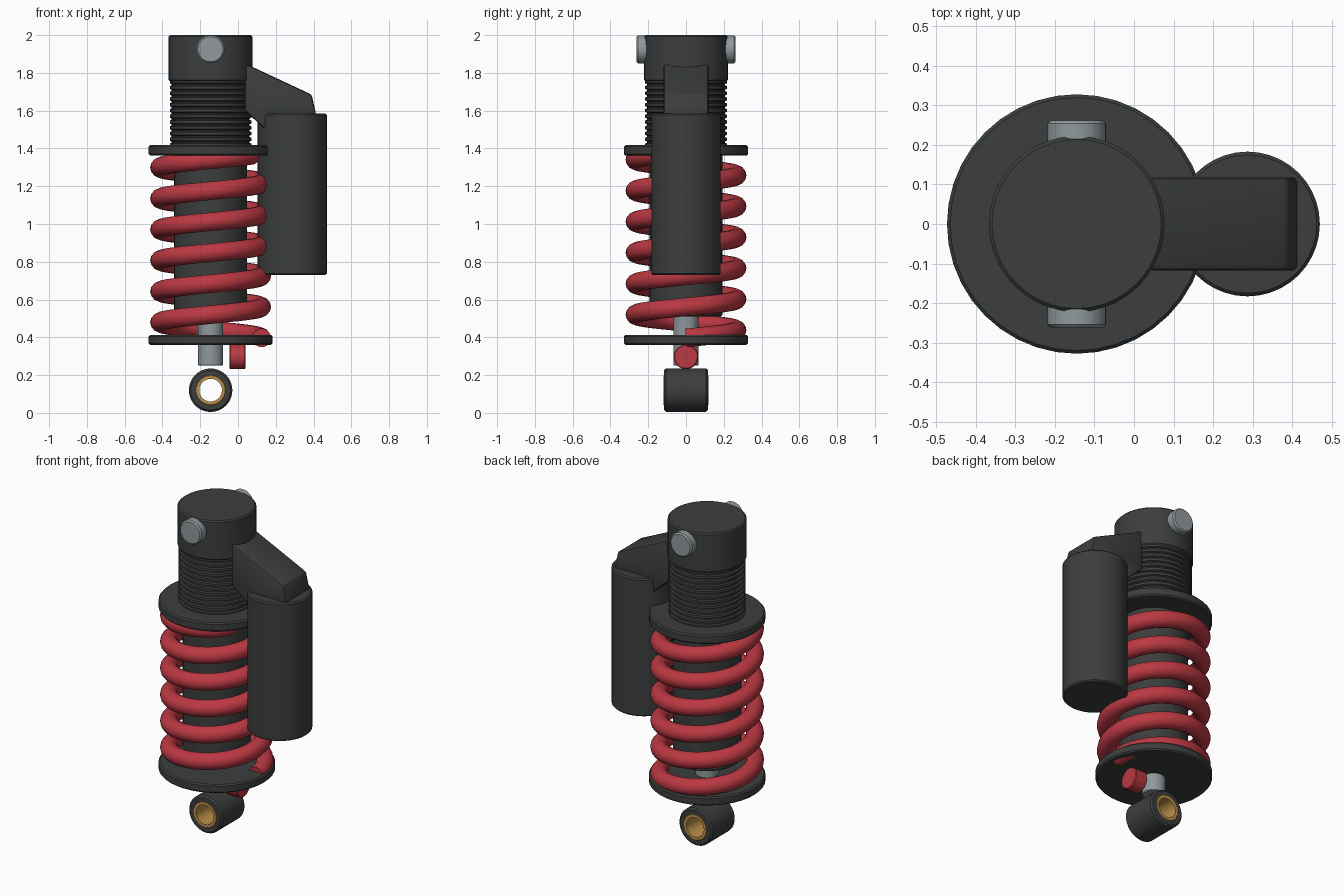
import bpy, bmesh, math
from mathutils import Matrix, Vector

if "Cube" in bpy.data.objects:
    bpy.data.objects.remove(bpy.data.objects["Cube"])

CX = -0.145      # axis of the damper
SEG = 40


def mat(name, col):
    m = bpy.data.materials.new(name)
    m.diffuse_color = (*col, 1)
    m.use_nodes = True
    m.node_tree.nodes["Principled BSDF"].inputs["Base Color"].default_value = m.diffuse_color
    return m


DARK = mat("dark_metal", (0.045, 0.048, 0.048))
RED = mat("red_paint", (0.5, 0.04, 0.055))
STEEL = mat("steel", (0.28, 0.32, 0.34))
BRONZE = mat("bronze", (0.5, 0.28, 0.07))


def finish(name, bm, material, angle=35):
    bmesh.ops.recalc_face_normals(bm, faces=bm.faces)
    me = bpy.data.meshes.new(name)
    bm.to_mesh(me)
    bm.free()
    ob = bpy.data.objects.new(name, me)
    bpy.context.collection.objects.link(ob)
    me.materials.append(material)
    bpy.ops.object.select_all(action='DESELECT')
    ob.select_set(True)
    bpy.context.view_layer.objects.active = ob
    bpy.ops.object.shade_smooth_by_angle(angle=math.radians(angle))
    return ob


def lathe(name, profile, material, loc=(CX, 0, 0), axis='Z', closed=False, seg=SEG):
    """Revolve (radius, height) points; ends are capped, or the profile is looped."""
    bm = bmesh.new()
    rings = [[bm.verts.new((r * math.cos(2 * math.pi * i / seg),
                            r * math.sin(2 * math.pi * i / seg), h))
              for i in range(seg)] for r, h in profile]
    pairs = list(zip(rings, rings[1:]))
    if closed:
        pairs.append((rings[-1], rings[0]))
    else:
        bm.faces.new(rings[0])
        bm.faces.new(rings[-1])
    for a, b in pairs:
        for i in range(seg):
            j = (i + 1) % seg
            bm.faces.new((a[i], a[j], b[j], b[i]))
    rot = {'Z': Matrix(), 'X': Matrix.Rotation(math.pi / 2, 4, 'Y'),
           'Y': Matrix.Rotation(math.pi / 2, 4, 'X')}[axis]
    bm.transform(Matrix.Translation(loc) @ rot)
    return finish(name, bm, material)


def cyl(name, r, h0, h1, material, bevel=0.008, **kw):
    b = bevel
    return lathe(name, [(r - b, h0), (r, h0 + b), (r, h1 - b), (r - b, h1)], material, **kw)


def tube(name, ro, ri, half, material, bevel, **kw):
    b = bevel
    pts = [(ri, -half), (ro - b, -half), (ro, b - half), (ro, half - b), (ro - b, half), (ri, half)]
    return lathe(name, pts, material, closed=True, **kw)


# Body, top cap and spring plates
cyl("top_cap", 0.222, 1.755, 2.0, DARK)
cyl("damper_body", 0.193, 0.51, 1.42, DARK)
cyl("upper_spring_collar", 0.328, 1.362, 1.417, DARK)
cyl("lower_spring_plate", 0.328, 0.36, 0.413, DARK)

# Threaded sleeve with ridges
threads, n, z0, z1 = [], 12, 1.40, 1.765
p = (z1 - z0) / n
for i in range(n):
    z = z0 + i * p
    threads += [(0.206, z), (0.206, z + 0.2 * p), (0.216, z + 0.35 * p), (0.216, z + 0.85 * p)]
lathe("threaded_sleeve", threads + [(0.206, z1)], DARK)

# Top mounting pin, rod and lower eye
cyl("top_mount_pin", 0.074, -0.262, 0.262, STEEL, loc=(CX, 0, 1.925), axis='Y')
cyl("damper_rod", 0.066, 0.25, 0.53, STEEL, bevel=0.004)
tube("lower_eye", 0.115, 0.078, 0.116, DARK, 0.01, loc=(CX, 0, 0.12), axis='Y')
tube("eye_bushing", 0.08, 0.06, 0.118, BRONZE, 0.003, loc=(CX, 0, 0.12), axis='Y')

# Rebound adjuster knob
cyl("adjuster_knob", 0.065, -0.045, 0.04, RED, loc=(0, 0, 0.297), axis='X', bevel=0.005)

# Side reservoir
cyl("reservoir", 0.183, 0.73, 1.585, DARK, loc=(0.287, 0, 0))

# Bracket joining the cap to the reservoir
bm = bmesh.new()
outline = [(0.037, 1.85), (0.39, 1.685), (0.418, 1.56), (0.15, 1.56), (0.145, 1.50), (0.037, 1.60)]
face = bm.faces.new([bm.verts.new((x, -0.118, z)) for x, z in outline])
ext = bmesh.ops.extrude_face_region(bm, geom=[face])
bmesh.ops.translate(bm, vec=(0, 0.236, 0),
                    verts=[v for v in ext["geom"] if isinstance(v, bmesh.types.BMVert)])
bmesh.ops.recalc_face_normals(bm, faces=bm.faces)
bmesh.ops.bevel(bm, geom=[e for e in bm.edges if min(v.co.x for v in e.verts) > 0.3
                          or abs(e.verts[0].co.y - e.verts[1].co.y) < 0.01],
                offset=0.013, segments=2, profile=0.5, affect='EDGES')
finish("reservoir_bracket", bm, DARK)

# Coil spring: circle swept along a rising helix
bm = bmesh.new()
R, r, start, pitch, turns, per, sides = 0.27, 0.05, 0.397, 0.164, 5.9, 40, 14
slope = math.atan2(pitch, 2 * math.pi * R)
rings = []
for i in range(int(turns * per) + 1):
    a = 2 * math.pi * i / per
    out = Vector((math.cos(a), math.sin(a), 0))
    up = Vector((math.sin(a) * math.sin(slope), -math.cos(a) * math.sin(slope), math.cos(slope)))
    c = Vector((CX, 0, start + pitch * i / per)) + out * R
    rings.append([bm.verts.new(c + r * (out * math.cos(t) + up * math.sin(t)))
                  for t in (2 * math.pi * k / sides for k in range(sides))])
for a, b in zip(rings, rings[1:]):
    for k in range(sides):
        m = (k + 1) % sides
        bm.faces.new((a[k], a[m], b[m], b[k]))
bm.faces.new(rings[0])
bm.faces.new(rings[-1])
finish("coil_spring", bm, RED)
